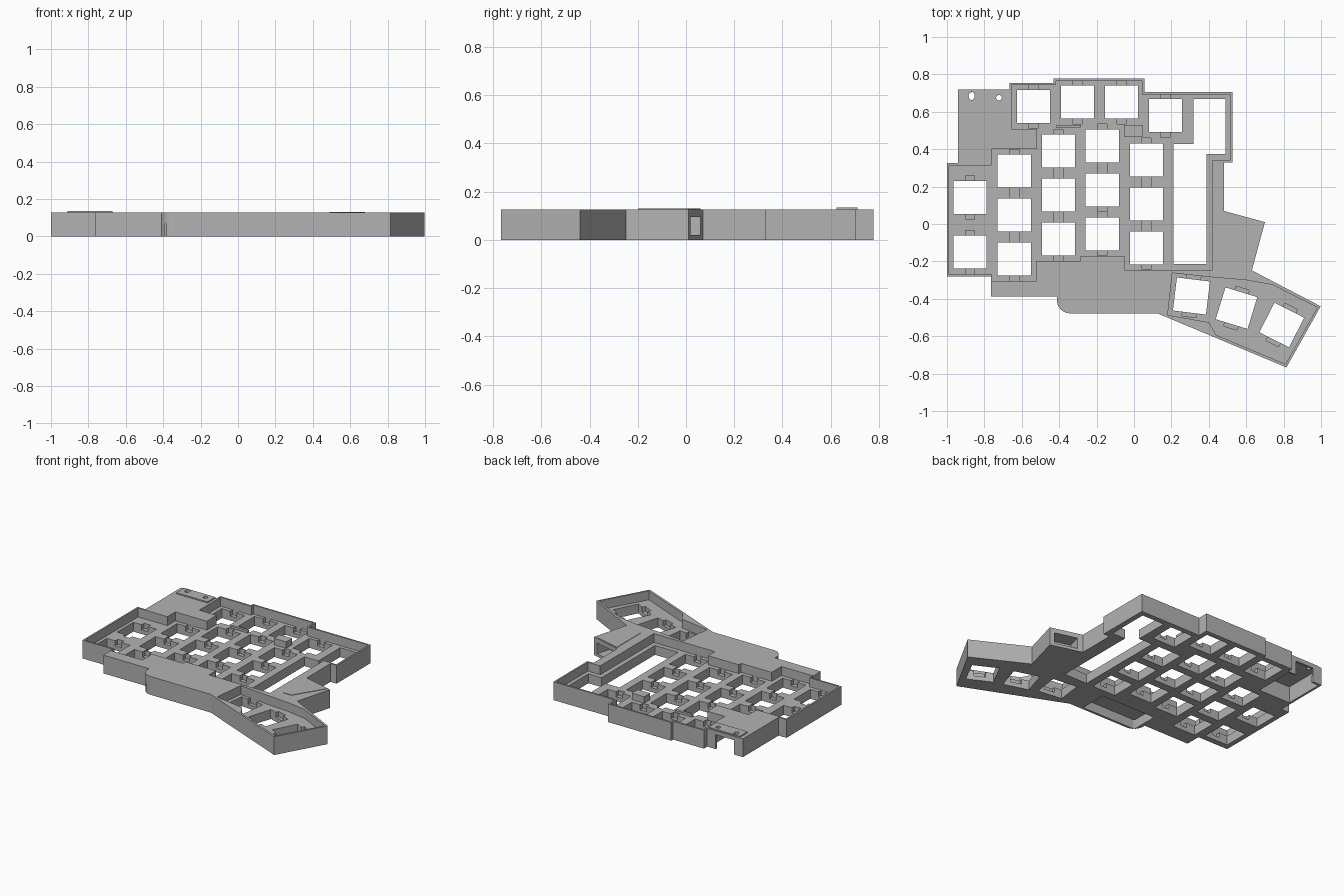
import bpy, bmesh, math
from mathutils import Matrix, Vector

cube = bpy.data.objects.get("Cube")
if cube:
    bpy.data.objects.remove(cube, do_unlink=True)

TOP, PLATE, KEY, PITCH = 0.127, 0.065, 0.178, 0.235

grey = bpy.data.materials.new("plain grey")
grey.use_nodes = True
grey.diffuse_color = (0.45, 0.45, 0.45, 1)
grey.node_tree.nodes["Principled BSDF"].inputs["Base Color"].default_value = (0.45, 0.45, 0.45, 1)


def prism(bm, points, z0, z1):
    """Upright prism over a plan polygon."""
    face = bm.faces.new([bm.verts.new((x, y, z0)) for x, y in points])
    face.normal_update()
    if face.normal.z > 0:
        face.normal_flip()
    grown = bmesh.ops.extrude_face_region(bm, geom=[face], use_keep_orig=True)
    verts = [g for g in grown["geom"] if isinstance(g, bmesh.types.BMVert)]
    bmesh.ops.translate(bm, verts=verts, vec=(0, 0, z1 - z0))


def rect(x0, y0, x1, y1):
    return [(x0, y0), (x1, y0), (x1, y1), (x0, y1)]


def turned(cx, cy, w, h, angle=0):
    turn = Matrix.Rotation(math.radians(angle), 2)
    return [Vector((cx, cy)) + turn @ Vector(p) for p in rect(-w / 2, -h / 2, w / 2, h / 2)]


def disc(cx, cy, rx, ry, n=20):
    return [(cx + rx * math.cos(i * math.tau / n), cy + ry * math.sin(i * math.tau / n)) for i in range(n)]


def solid(name, parts):
    bm = bmesh.new()
    for points, z0, z1 in parts:
        prism(bm, points, z0, z1)
    bmesh.ops.recalc_face_normals(bm, faces=bm.faces)
    mesh = bpy.data.meshes.new(name)
    bm.to_mesh(mesh)
    bm.free()
    mesh.materials.append(grey)
    obj = bpy.data.objects.new(name, mesh)
    bpy.context.scene.collection.objects.link(obj)
    return obj


def cut(target, name, parts):
    cutter = solid(name, parts)
    cutter.hide_render = True
    mod = target.modifiers.new(name, "BOOLEAN")
    mod.operation, mod.solver, mod.object = "DIFFERENCE", "EXACT", cutter
    mod.use_self = True
    bpy.context.view_layer.update()
    shape = target.evaluated_get(bpy.context.evaluated_depsgraph_get())
    mesh = bpy.data.meshes.new_from_object(shape)
    target.modifiers.clear()
    target.data = mesh
    bpy.data.objects.remove(cutter, do_unlink=True)


# Case outline with one rounded front corner
corner = [(-0.34 - 0.073 * math.cos(a), -0.405 - 0.073 * math.sin(a))
          for a in [i * math.pi / 16 for i in range(9)]]
outline = [(-1, 0.325), (-1, -0.28), (-0.765, -0.28), (-0.765, -0.387), (-0.413, -0.387)] + corner + [
    (0.126, -0.478), (0.815, -0.767), (0.998, -0.44), (0.63, -0.248), (0.70, 0.01), (0.48, 0.07),
    (0.48, 0.33), (0.527, 0.33), (0.527, 0.705), (0.056, 0.705), (0.056, 0.777), (-0.43, 0.777),
    (-0.43, 0.755), (-0.666, 0.755), (-0.666, 0.718), (-0.94, 0.718), (-0.94, 0.325)]
case = solid("keyboard_case", [(outline, 0, TOP)])

# Sunken key wells
main_well = [(-0.988, 0.313), (-0.988, -0.268), (-0.762, -0.268), (-0.762, -0.305), (-0.52, -0.305),
             (-0.52, -0.198), (-0.285, -0.198), (-0.285, -0.172), (-0.05, -0.172), (-0.05, -0.246),
             (0.42, -0.246), (0.42, 0.342), (0.515, 0.342), (0.515, 0.693), (0.044, 0.693),
             (0.044, 0.765), (-0.418, 0.765), (-0.418, 0.743), (-0.654, 0.743), (-0.654, 0.508),
             (-0.52, 0.508), (-0.52, 0.40), (-0.762, 0.40), (-0.762, 0.313)]
thumb_well = [(0.205, -0.262), (0.18, -0.487), (0.40, -0.525), (0.44, -0.594), (0.81, -0.749),
              (0.98, -0.446), (0.74, -0.325), (0.60, -0.30), (0.42, -0.285)]
cut(case, "key_wells", [(main_well, PLATE, 0.3), (thumb_well, PLATE, 0.3)])

# Key openings: columns of (x, lowest y, count), then single and turned keys
keys = [(x, y + i * PITCH, 0) for x, y, n in
        [(-0.64, -0.187, 3), (-0.404, -0.08, 3), (-0.17, -0.053, 3), (0.067, -0.128, 3)]
        for i in range(n)]
keys += [(-0.877, -0.15, 0), (-0.877, 0.142, 0), (-0.537, 0.628, 0),
         (-0.302, 0.652, 0), (-0.067, 0.652, 0), (0.168, 0.58, 0)]
thumbs = [(0.307, -0.385, -7), (0.548, -0.45, -17), (0.79, -0.54, -27)]
holes = [(turned(x, y, KEY, KEY, a), -0.1, 0.2) for x, y, a in keys]
holes += [(turned(x, y, 0.178, 0.178, a), -0.1, 0.2) for x, y, a in thumbs]
side_slot = [(0.211, -0.214), (0.388, -0.214), (0.388, 0.374), (0.489, 0.374), (0.489, 0.668),
             (0.318, 0.668), (0.318, 0.428), (0.211, 0.428)]
cut(case, "key_openings", holes + [(side_slot, -0.1, 0.2)])

# Clip notches in front of and behind each key
clips = [(turned(x, y, 0.05, KEY + 0.055, a), 0.03, PLATE + 0.001) for x, y, a in keys]
clips += [(turned(x, y, 0.075, KEY + 0.045, a), 0.03, PLATE + 0.001) for x, y, a in thumbs]
cut(case, "clip_notches", clips)

# Hollows beneath: controller bay and front pocket
cut(case, "hollows", [(rect(-0.925, 0.42, -0.68, 0.703), -0.1, 0.115),
                      (rect(-0.39, -0.462, 0.03, -0.27), -0.1, 0.065)])

# Cable slot, lid holes and jack socket
edge = Vector((0.70, 0.01)) - Vector((0.48, 0.07))
tilt = math.degrees(math.atan2(edge.y, edge.x))
cut(case, "ports", [(rect(-0.87, 0.69, -0.73, 0.8), -0.1, 0.1),
                    (disc(-0.868, 0.685, 0.016, 0.022), 0.05, 0.3),
                    (disc(-0.722, 0.675, 0.015, 0.015), 0.05, 0.3),
                    (turned(0.585, 0.01, 0.16, 0.14, tilt), 0.02, 0.095)])

# Raised lid over the controller, with matching holes
lid = solid("controller_lid", [(rect(-0.912, 0.625, -0.672, 0.712), TOP - 0.001, 0.135)])
cut(lid, "lid_holes", [(disc(-0.868, 0.685, 0.016, 0.022), 0, 0.3),
                       (disc(-0.722, 0.675, 0.015, 0.015), 0, 0.3)])

# Slightly raised cover over the jack
solid("jack_cover", [([(0.49, 0.06), (0.68, 0.008), (0.55, -0.2), (0.49, -0.2)], TOP - 0.001, 0.13)])

# Small blocks standing on the key plate
solid("plate_blocks", [(rect(-0.05, 0.465, 0.045, 0.53), PLATE - 0.002, 0.11),
                       (rect(-0.415, 0.512, -0.285, 0.53), PLATE - 0.002, 0.08)])
